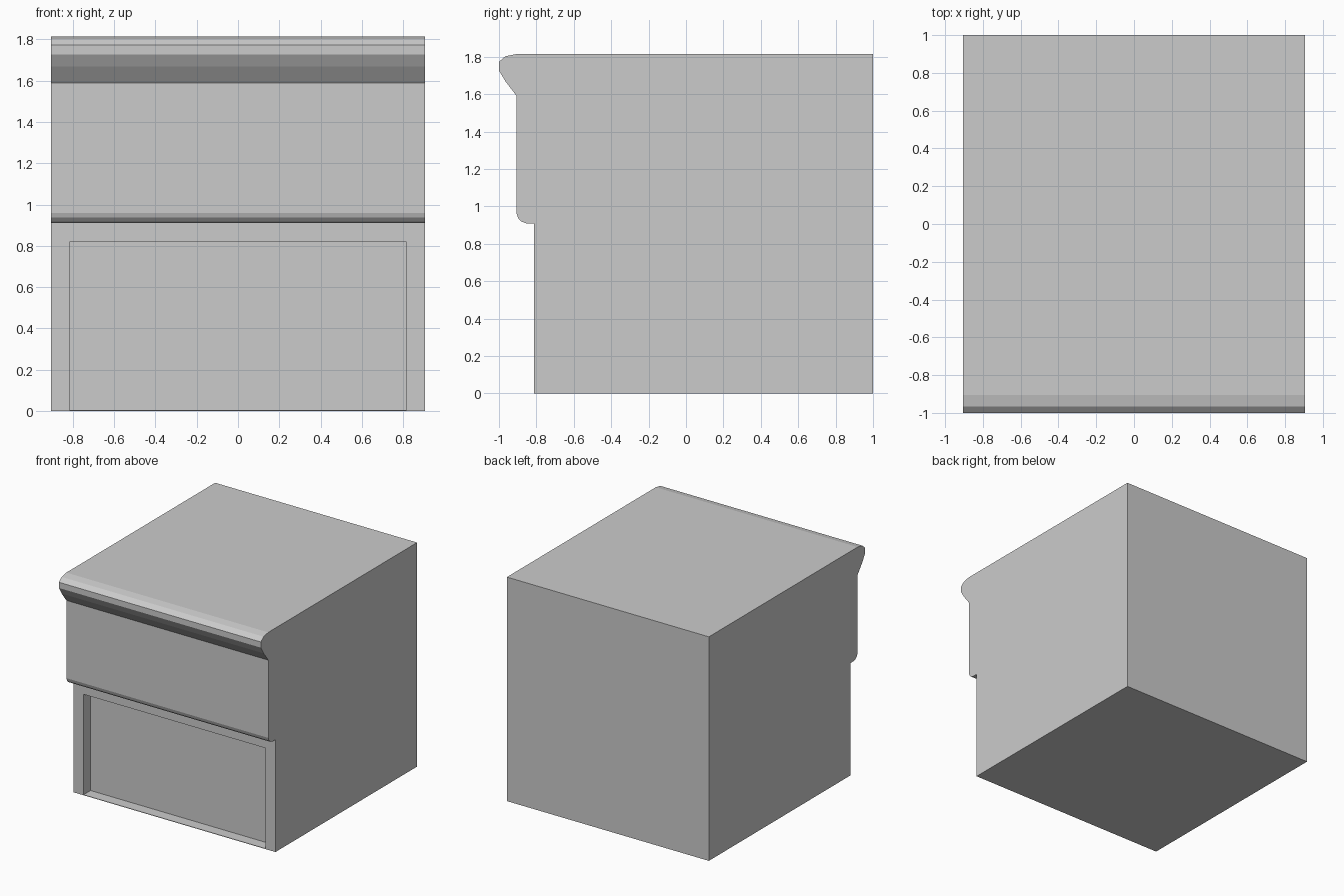
import bpy, bmesh

if "Cube" in bpy.data.objects:
    bpy.data.objects.remove(bpy.data.objects["Cube"])

HALF_W = 0.905


def extrude_x(name, profile, half_width):
    """Extrude a closed (y, z) profile along x, symmetric about x = 0."""
    bm = bmesh.new()
    face = bm.faces.new([bm.verts.new((-half_width, y, z)) for y, z in profile])
    ext = bmesh.ops.extrude_face_region(bm, geom=[face], use_keep_orig=True)
    moved = [g for g in ext["geom"] if isinstance(g, bmesh.types.BMVert)]
    bmesh.ops.translate(bm, verts=moved, vec=(2 * half_width, 0, 0))
    bmesh.ops.recalc_face_normals(bm, faces=bm.faces)
    mesh = bpy.data.meshes.new(name)
    bm.to_mesh(mesh)
    bm.free()
    obj = bpy.data.objects.new(name, mesh)
    bpy.context.collection.objects.link(obj)
    return obj


# Cabinet body: plinth, rounded overhang and moulded top lip in one profile
body = extrude_x("cabinet_body", [
    (1, 0), (1, 1.815),
    (-0.905, 1.815), (-0.965, 1.803), (-1, 1.773), (-1, 1.727),
    (-0.965, 1.668), (-0.905, 1.59),
    (-0.905, 0.96), (-0.897, 0.937), (-0.88, 0.919), (-0.855, 0.91),
    (-0.813, 0.91), (-0.813, 0),
], HALF_W)

# Recessed front panel, leaving a thin floor sheet
cutter = extrude_x("panel_recess_cutter", [
    (-0.9, 0.004), (-0.723, 0.004), (-0.723, 0.818), (-0.9, 0.818),
], 0.815)
cutter.hide_render = True
cutter.display_type = 'WIRE'

cut = body.modifiers.new("panel_recess", 'BOOLEAN')
cut.operation = 'DIFFERENCE'
cut.solver = 'EXACT'
cut.object = cutter

# Apply the cut and drop the helper
bpy.context.view_layer.objects.active = body
body.select_set(True)
bpy.ops.object.modifier_apply(modifier=cut.name)
bpy.data.objects.remove(cutter)
